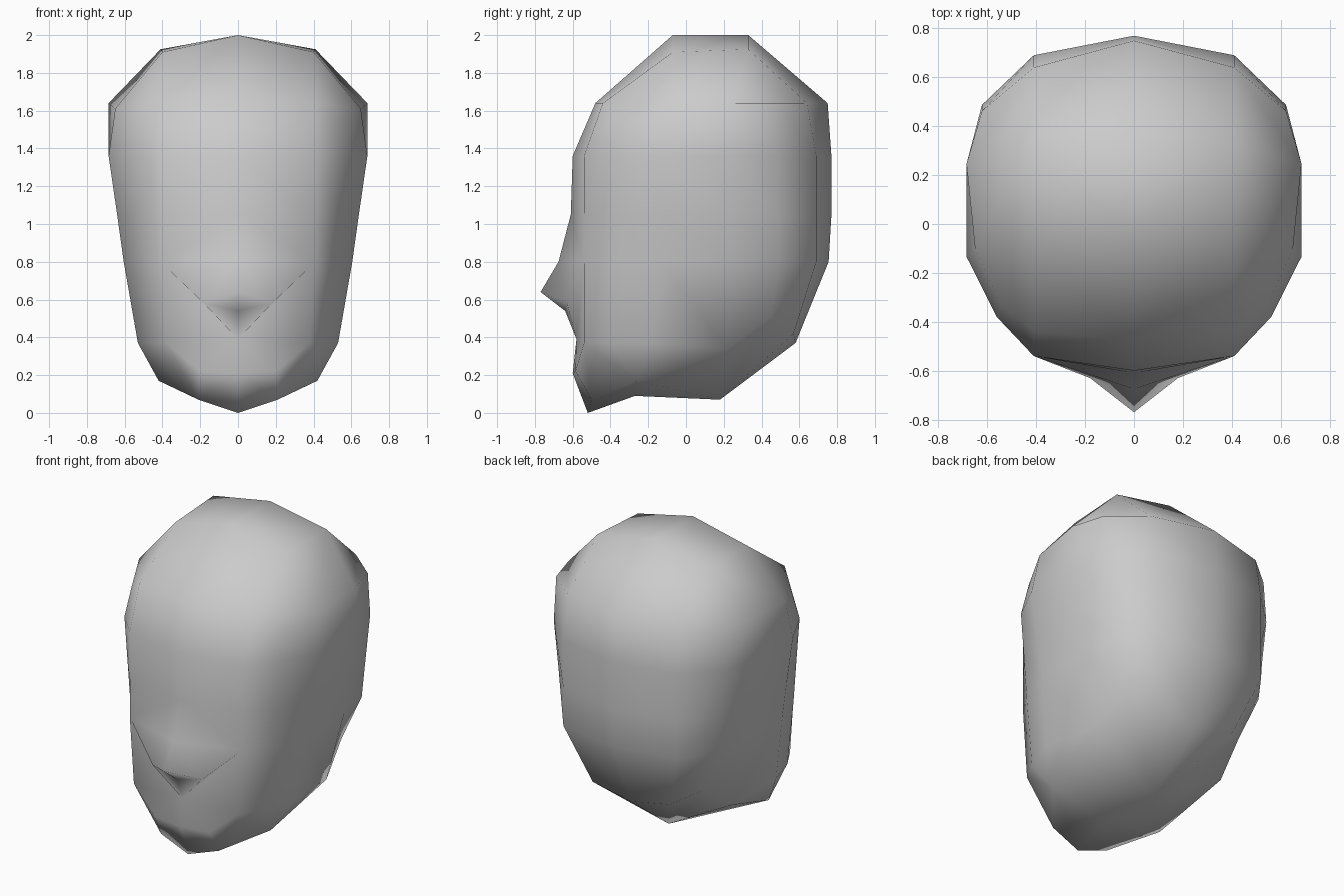
import bpy
import bmesh

cube = bpy.data.objects.get("Cube")
if cube:
    bpy.data.objects.remove(cube, do_unlink=True)

bm = bmesh.new()


def vert(x, y, z):
    return bm.verts.new((x, y, z))


def face(*verts):
    return bm.faces.new(verts)


# Half outline from front to back: outward blend, depth blend
OUTLINE = [(0, 0), (.55, .13), (1, .33), (1, .635), (.77, .835), (0, 1)]


def ring(z, wide, mid_front, front, back, mid_back, flat=.41):
    """One half ring of the skull, from front centre to back centre."""
    side = [vert(flat + (wide - flat) * a, front + (back - front) * t, z)
            for a, t in OUTLINE]
    return [vert(0, mid_front, z), *side, vert(0, mid_back, z)]


# Jaw line, rising towards the back of the neck
lip, mouth_side = vert(0, -.58, .39), vert(.38, -.54, .37)
jaw_corner, jaw_front = vert(.46, -.40, .37), vert(.53, -.18, .37)
jaw_rear, nape_corner = vert(.49, .22, .34), vert(.44, .45, .51)
nape_side, nape = vert(.28, .57, .42), vert(0, .58, .37)

# Skull rings: brow, forehead, eyes, cheeks, jaw
rings = [
    ring(1.64, .685, -.48, -.44, .64, .75),
    ring(1.36, .685, -.60, -.54, .69, .77),
    ring(1.05, .64, -.61, -.54, .69, .77),
    ring(.80, .605, -.675, -.54, .69, .755),
    [lip, mouth_side, jaw_corner, jaw_front, jaw_rear, nape_corner, nape_side, nape],
]
top = rings[0]
# Temples sit lower and further in than the rest of the brow ring
top[2].co = (.55, -.32, 1.54)
top[3].co = (.65, -.10, 1.61)

for i, (a, b) in enumerate(zip(rings, rings[1:])):
    for k in range(7):
        # Leave the nose opening between cheeks and jaw
        if i == 3 and k == 0:
            continue
        face(a[k], a[k + 1], b[k + 1], b[k])

# Crown
crown_f, crown_b = vert(0, -.07, 2), vert(0, .33, 2)
side_f, side_b = vert(.40, -.07, 1.91), vert(.41, .33, 1.925)
face(crown_f, side_f, side_b, crown_b)
face(top[0], top[1], side_f, crown_f)
face(top[1], top[2], top[3], side_f)
face(top[3], top[4], side_b, side_f)
face(top[4], top[5], top[6], side_b)
face(top[6], top[7], crown_b, side_b)

# Nose
bridge, cheek = rings[3][:2]
tip, under = vert(0, -.77, .64), vert(0, -.64, .54)
nostril = vert(.18, -.63, .58)
face(bridge, cheek, nostril)
face(bridge, nostril, tip)
face(tip, nostril, under)
face(under, nostril, lip)
face(lip, nostril, cheek, mouth_side)

# Chin and underside
chin_front, chin_cheek = vert(0, -.60, .21), vert(.2, -.585, .22)
chin, chin_side = vert(0, -.52, 0), vert(.21, -.5, .07)
jaw = vert(.42, -.26, .17)
throat, neck = vert(0, -.27, .09), vert(0, .18, .07)
face(lip, mouth_side, chin_cheek, chin_front)
face(chin_front, chin_cheek, chin_side, chin)
face(chin_cheek, mouth_side, chin_side)
face(mouth_side, jaw_corner, jaw, chin_side)
face(jaw_corner, jaw_front, jaw)
face(jaw_front, jaw_rear, jaw)
face(chin, chin_side, jaw, throat)
face(throat, jaw, neck)
face(jaw, jaw_rear, neck)
face(jaw_rear, nape_corner, neck)
face(nape_corner, nape_side, neck)
face(nape_side, nape, neck)

# Mirror the half head and smooth it
bmesh.ops.mirror(bm, geom=bm.verts[:] + bm.edges[:] + bm.faces[:],
                 axis='X', merge_dist=.001)
bmesh.ops.remove_doubles(bm, verts=bm.verts[:], dist=.001)
bmesh.ops.recalc_face_normals(bm, faces=bm.faces[:])
for f in bm.faces:
    f.smooth = True

mesh = bpy.data.meshes.new("head")
bm.to_mesh(mesh)
bm.free()
head = bpy.data.objects.new("head", mesh)
bpy.context.collection.objects.link(head)

# Plain grey material
grey = bpy.data.materials.new("plain_grey")
grey.use_nodes = True
colour = (.6, .6, .6, 1)
grey.diffuse_color = colour
grey.node_tree.nodes["Principled BSDF"].inputs["Base Color"].default_value = colour
mesh.materials.append(grey)
